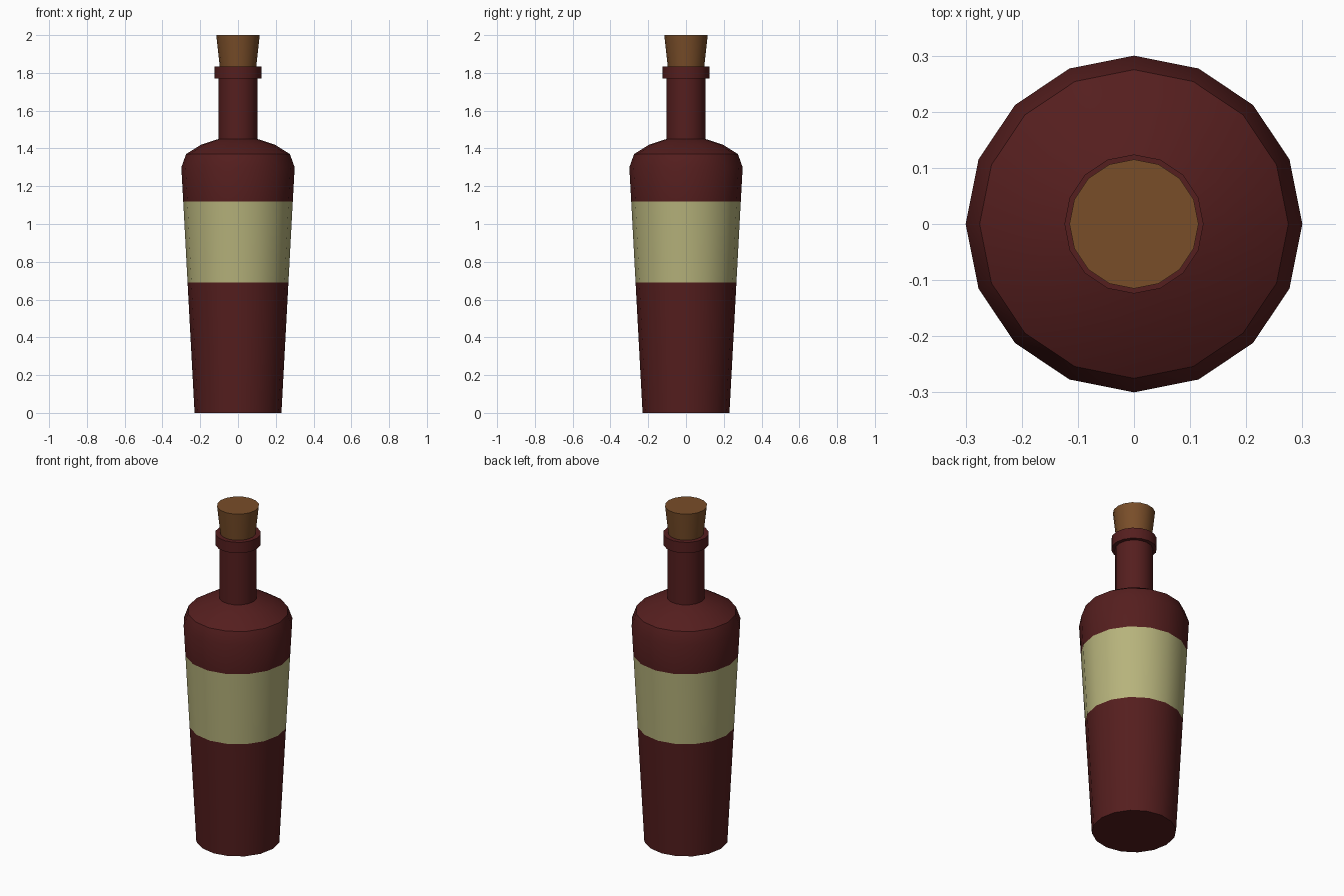
import bpy, bmesh, math

if "Cube" in bpy.data.objects:
    bpy.data.objects.remove(bpy.data.objects["Cube"])

SIDES = 16


def material(name, rgb):
    m = bpy.data.materials.new(name)
    m.diffuse_color = (*rgb, 1)
    m.use_nodes = True
    m.node_tree.nodes["Principled BSDF"].inputs["Base Color"].default_value = m.diffuse_color
    return m


def lathe(name, profile, mats, band=None):
    """Revolve (radius, z) points about z; faces of segment `band` use mats[1]."""
    bm = bmesh.new()
    rings = []
    for r, z in profile:
        rings.append([bm.verts.new((r * math.cos(2 * math.pi * i / SIDES),
                                    r * math.sin(2 * math.pi * i / SIDES), z))
                      for i in range(SIDES)])
    for k, (a, b) in enumerate(zip(rings, rings[1:])):
        for i in range(SIDES):
            j = (i + 1) % SIDES
            f = bm.faces.new((a[i], a[j], b[j], b[i]))
            f.material_index = 1 if k == band else 0
    bm.faces.new(rings[0][::-1])
    bm.faces.new(rings[-1])
    me = bpy.data.meshes.new(name)
    bm.to_mesh(me)
    bm.free()
    for m in mats:
        me.materials.append(m)
    ob = bpy.data.objects.new(name, me)
    bpy.context.collection.objects.link(ob)
    bpy.ops.object.select_all(action='DESELECT')
    ob.select_set(True)
    bpy.context.view_layer.objects.active = ob
    bpy.ops.object.shade_smooth_by_angle(angle=math.radians(30))
    return ob


glass = material("red_glass", (0.09, 0.013, 0.013))
paper = material("label_paper", (0.47, 0.45, 0.20))
cork = material("cork", (0.19, 0.075, 0.022))

# Bottle: tapered body with label band, shoulder, neck and lip
lathe("bottle", [(0.23, 0), (0.267, 0.69), (0.29, 1.12), (0.30, 1.30),
                 (0.275, 1.37), (0.195, 1.42), (0.103, 1.45), (0.103, 1.77),
                 (0.124, 1.77), (0.124, 1.835)], [glass, paper], band=1)

# Cork stopper, seated in the lip
lathe("stopper", [(0.093, 1.80), (0.115, 2.0)], [cork])
